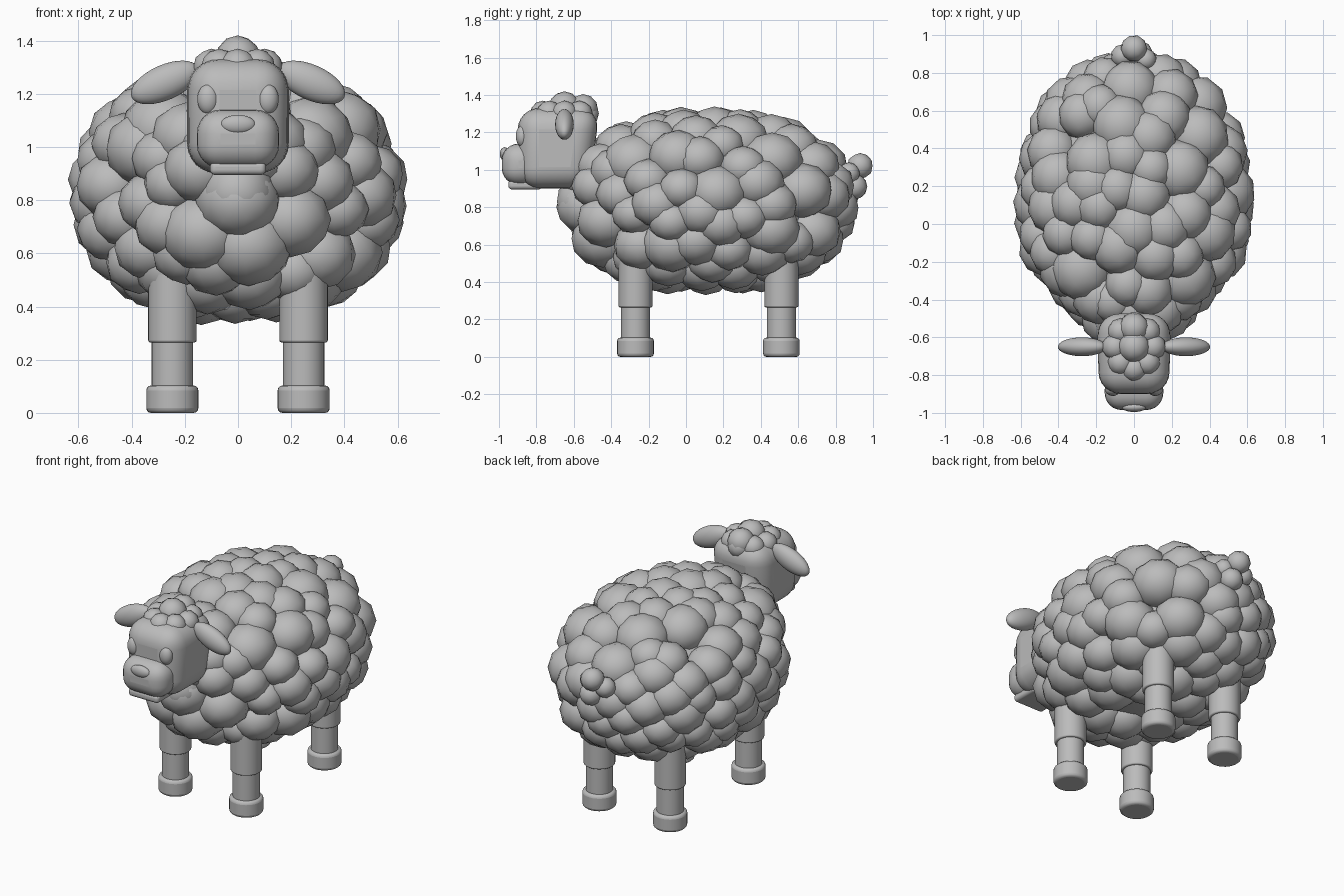
import bpy, bmesh, math, random
from mathutils import Matrix, Vector

if "Cube" in bpy.data.objects:
    bpy.data.objects.remove(bpy.data.objects["Cube"], do_unlink=True)
random.seed(7)

grey = bpy.data.materials.new("plain grey")
grey.use_nodes = True
grey.diffuse_color = (0.5, 0.5, 0.5, 1)
grey.node_tree.nodes["Principled BSDF"].inputs["Base Color"].default_value = (0.5, 0.5, 0.5, 1)


def finish(name, bm, bevel=0, segments=3, angle=40):
    """Turn a bmesh into a smooth shaded object."""
    mesh = bpy.data.meshes.new(name)
    bm.to_mesh(mesh)
    bm.free()
    mesh.materials.append(grey)
    obj = bpy.data.objects.new(name, mesh)
    bpy.context.collection.objects.link(obj)
    if bevel:
        mod = obj.modifiers.new("rounding", "BEVEL")
        mod.width, mod.segments, mod.limit_method = bevel, segments, "ANGLE"
    bpy.ops.object.select_all(action="DESELECT")
    obj.select_set(True)
    bpy.context.view_layer.objects.active = obj
    bpy.ops.object.shade_smooth_by_angle(angle=math.radians(angle))
    return obj


def lumps(name, balls, stretch=(1, 1, 1)):
    """One object made of overlapping wool balls (centre, radius)."""
    bm = bmesh.new()
    for centre, r in balls:
        turn = Matrix.Rotation(random.uniform(0, 6), 4, "Z")
        bmesh.ops.create_icosphere(
            bm, subdivisions=2, radius=r,
            matrix=Matrix.Translation(centre) @ Matrix.Diagonal((*stretch, 1)) @ turn)
    return finish(name, bm)


def ellipsoid(name, centre, radii, tilt=0):
    bm = bmesh.new()
    bmesh.ops.create_uvsphere(bm, u_segments=32, v_segments=16, radius=1)
    bm.transform(Matrix.Translation(centre) @ Matrix.Rotation(tilt, 4, "Y")
                 @ Matrix.Diagonal((*radii, 1)))
    return finish(name, bm)


def box(name, centre, size, bevel, shape=None):
    bm = bmesh.new()
    bmesh.ops.create_cube(bm, size=1)
    for v in bm.verts:
        if shape:
            shape(v.co)
        v.co = Vector([c * s for c, s in zip(v.co, size)]) + Vector(centre)
    return finish(name, bm, bevel, 6)


def cylinder(name, x, y, r, low, high, bevel):
    bm = bmesh.new()
    bmesh.ops.create_cone(bm, cap_ends=True, segments=32, radius1=r, radius2=r,
                          depth=high - low,
                          matrix=Matrix.Translation((x, y, (low + high) / 2)))
    return finish(name, bm, bevel)


# Woolly body: balls over a boxy egg that narrows towards the chest
middle = Vector((0, 0.12, 0.83))
radii = (0.505, 0.67, 0.385)


def fleece_ball(n, r):
    """Seat a ball on the egg along n, so that big and small ones end level."""
    size = sum(abs(c) ** 2.25 for c in n) ** (1 / 2.25)
    p = Vector([c / size * k for c, k in zip(n, radii)])
    p += p.normalized() * (0.13 - r) * 0.8
    p.x *= 1 - 0.3 * min(max((-0.25 - p.y) / 0.3, 0), 1)
    return middle + p, r


ellipsoid("body_core", middle, (0.5, 0.68, 0.42))

# Big tufts on the flank, back and chest
tufts = [(0.5, 0.17, 0.88), (0.4, -0.05, 1.08), (0.36, -0.33, 1.07), (0.44, 0.48, 0.67),
         (0.34, 0.46, 1.05), (0.34, 0.63, 0.89), (0.3, -0.47, 0.72), (0.44, -0.1, 0.57),
         (0.25, 0.74, 0.65), (0.24, 0.28, 1.15), (0, -0.03, 1.2), (-0.2, 0.32, 1.15),
         (-0.06, 0.5, 1.12), (-0.3, -0.23, 1.06), (-0.02, 0.71, 1.02), (-0.4, -0.25, 1.0),
         (-0.19, -0.48, 0.67), (0.06, -0.48, 0.62), (0, -0.57, 0.8)]
fleece = []
for t in tufts:
    d = Vector(t) - middle
    fleece.append(fleece_ball(Vector([c / k for c, k in zip(d, radii)]),
                              random.uniform(0.15, 0.165)))

# Smaller balls in a spiral fill the rest
count = 165
for i in range(count):
    z = 1 - 2 * (i + 0.5) / count
    a = i * math.pi * (3 - math.sqrt(5))
    s = math.sqrt(1 - z * z)
    n = Vector((s * math.cos(a), s * math.sin(a), z))
    n += Vector([random.uniform(-0.05, 0.05) for _ in range(3)])
    ball = fleece_ball(n, random.uniform(0.115, 0.145))
    if z > -0.96 and all((ball[0] - f[0]).length > 0.115 for f in fleece[:len(tufts)]):
        fleece.append(ball)
lumps("body_wool", fleece, (1.03, 1.06, 0.95))

# Neck
lumps("neck_wool", [((0, -0.48, 0.97), 0.16), ((0, -0.555, 0.83), 0.14)])

# Tail
lumps("tail", [((0, 0.93, 1.02), 0.07), ((0.03, 0.9, 0.91), 0.07),
               ((-0.06, 0.89, 0.97), 0.062), ((0.06, 0.87, 0.98), 0.06)])


# Head, with the back sloping in towards the throat
def slope_head(co):
    if co.y > 0 and co.z < 0:
        co.y -= 0.13
    if co.y < 0:
        co.x *= 0.95


box("head", (0, -0.68, 1.115), (0.39, 0.44, 0.43), 0.115, slope_head)
box("muzzle", (0, -0.885, 1.03), (0.31, 0.2, 0.22), 0.09)
box("lower_lip", (0, -0.86, 0.92), (0.21, 0.18, 0.05), 0.02)
ellipsoid("nose", (0, -0.97, 1.085), (0.065, 0.025, 0.036))

# Eyes and ears
for side, label in ((1, "left"), (-1, "right")):
    ellipsoid(label + "_eye", (side * 0.112, -0.875, 1.18), (0.041, 0.035, 0.057))
    ellipsoid(label + "_ear", (side * 0.275, -0.65, 1.243), (0.137, 0.05, 0.066),
              side * math.radians(24))

# Wool cap on the head
cap = [((0, -0.65, 1.335), 0.085), ((0, -0.55, 1.325), 0.08)]
for k in range(8):
    a = k * math.tau / 8 + math.pi / 2
    cap.append(((0.1 * math.cos(a), -0.65 + 0.115 * math.sin(a), 1.3), 0.07))
lumps("head_wool", cap)

# Legs with hooves
for side, label in ((1, "left"), (-1, "right")):
    for end, y in (("front", -0.27), ("back", 0.51)):
        tag = end + "_" + label
        cylinder(tag + "_upper_leg", side * 0.247, y, 0.091, 0.265, 0.65, 0.008)
        cylinder(tag + "_lower_leg", side * 0.247, y, 0.078, 0.08, 0.3, 0)
        cylinder(tag + "_hoof", side * 0.247, y, 0.098, 0, 0.103, 0.018)
